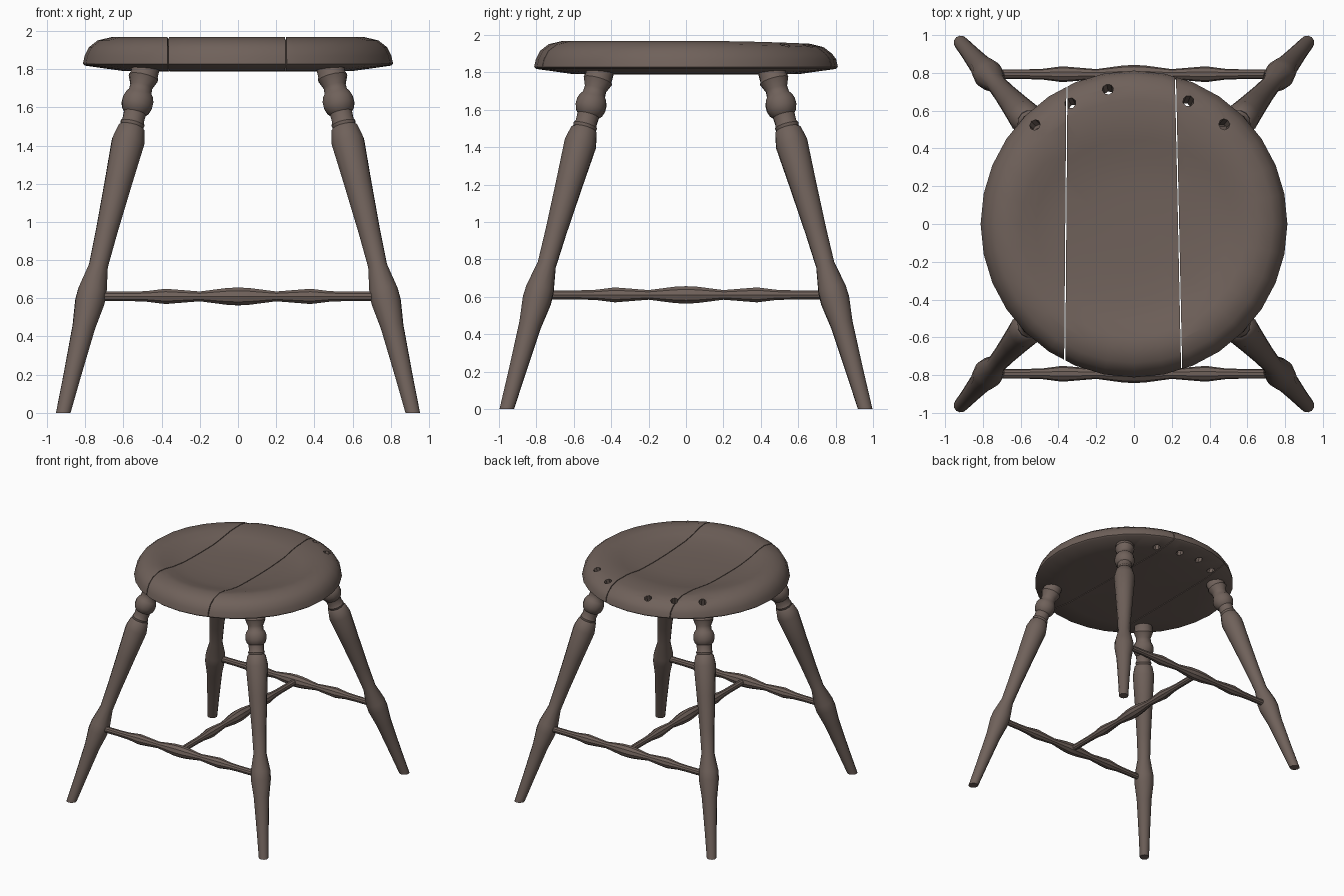
import bpy, bmesh, math
from mathutils import Vector

if "Cube" in bpy.data.objects:
    bpy.data.objects.remove(bpy.data.objects["Cube"])

wood = bpy.data.materials.new("dark_brown_wood")
wood.diffuse_color = (0.16, 0.12, 0.103, 1)
wood.use_nodes = True
wood.node_tree.nodes["Principled BSDF"].inputs["Base Color"].default_value = wood.diffuse_color


def finish(name, bm, angle=35):
    bmesh.ops.recalc_face_normals(bm, faces=bm.faces)
    me = bpy.data.meshes.new(name)
    bm.to_mesh(me)
    bm.free()
    ob = bpy.data.objects.new(name, me)
    bpy.context.collection.objects.link(ob)
    me.materials.append(wood)
    if angle:
        bpy.ops.object.select_all(action='DESELECT')
        bpy.context.view_layer.objects.active = ob
        ob.select_set(True)
        bpy.ops.object.shade_smooth_by_angle(angle=math.radians(angle))
    return ob


def skin(bm, rings):
    # join rings of vertices with quads and cap both ends
    for a, b in zip(rings, rings[1:]):
        n = len(a)
        for i in range(n):
            bm.faces.new((a[i], a[(i + 1) % n], b[(i + 1) % n], b[i]))
    bm.faces.new(rings[0])
    bm.faces.new(rings[-1])


def turned(name, p0, p1, profile, sides=12, flat_foot=False, angle=35):
    # turned part: profile holds (fraction along the axis, radius)
    p0, p1 = Vector(p0), Vector(p1)
    d = p1 - p0
    q = d.to_track_quat('Z', 'Y')
    bm = bmesh.new()
    rings = []
    for k, (t, r) in enumerate(profile):
        ring = []
        for i in range(sides):
            a = math.tau * i / sides
            v = p0 + d * t + q @ Vector((r * math.cos(a), r * math.sin(a), 0))
            if flat_foot and k == 0:
                v -= d * (v.z / d.z)
            ring.append(bm.verts.new(v))
        rings.append(ring)
    skin(bm, rings)
    return finish(name, bm, angle)


# legs: (height, radius)
H = 1.84
leg = [(0, .038), (.2, .047), (.45, .061), (.58, .079), (.64, .077), (.77, .051),
       (.95, .058), (1.2, .073), (1.42, .088), (1.49, .072), (1.50, .062),
       (1.515, .066), (1.53, .058), (1.57, .060), (1.585, .074), (1.61, .083),
       (1.64, .083), (1.665, .074), (1.68, .062), (1.71, .060), (1.755, .080),
       (1.77, .074), (1.84, .074)]
for sy, fb in ((-1, "front"), (1, "back")):
    for sx, lr in ((-1, "left"), (1, "right")):
        turned(f"{fb}_{lr}_leg", (.915 * sx, .958 * sy, 0), (.475 * sx, .448 * sy, H),
               [(z / H, r) for z, r in leg], 12, True)

# stretchers: two across, one joining their middles
half = [(-.77, .026), (-.56, .026), (-.48, .029), (-.38, .042), (-.2, .027), (-.06, .046)]
bar = half + [(0, .049)] + [(-x, r) for x, r in reversed(half)]
bar = [((x + .77) / 1.54, r) for x, r in bar]
for y, fb in ((-.793, "front"), (.793, "back")):
    turned(f"{fb}_stretcher", (-.77, y, .61), (.77, y, .61), bar, 10)
turned("middle_stretcher", (0, -.77, .61), (0, .77, .61), bar, 10)


# seat: dished round board, radius and height per ring
def seat_bmesh():
    prof = [(.15, 1.787), (.60, 1.79), (.80, 1.818), (.812, 1.828), (.803, 1.87),
            (.78, 1.915), (.735, 1.95), (.66, 1.968), (.60, 1.962), (.52, 1.94),
            (.42, 1.922), (.25, 1.912), (.1, 1.91)]
    bm = bmesh.new()
    rings = []
    for k, (r, z) in enumerate(prof):
        ring = []
        for i in range(32):
            a = math.tau * i / 32
            s = math.sin(a)
            if k > 6:                       # dish sits forward of the hole band
                back = max(s, 0) ** 2
                rr = r * (1 - (.14 * back if k > 7 else 0))
            else:
                rr = r
            zz = z
            if 5 <= k <= 8:                 # rim drops a little toward the back
                zz -= .015 * max(s, 0) ** 2
            ring.append(bm.verts.new((rr * math.cos(a), rr * s, zz)))
        rings.append(ring)
    skin(bm, rings)
    return bm


def cut(bm, x_front, x_back, keep_left):
    d = Vector((x_back - x_front, 1.5, 0))
    n = Vector((d.y, -d.x, 0)).normalized()
    off = n * (-.003 if keep_left else .003)
    res = bmesh.ops.bisect_plane(bm, geom=bm.verts[:] + bm.edges[:] + bm.faces[:],
                                 plane_co=Vector((x_front, -.75, 0)) + off, plane_no=n,
                                 clear_outer=keep_left, clear_inner=not keep_left)
    edges = [e for e in res["geom_cut"] if isinstance(e, bmesh.types.BMEdge)]
    bmesh.ops.holes_fill(bm, edges=edges, sides=0)


JL, JR = (-.367, -.355), (.252, .22)
planks = []
for name, cuts in (("left_seat_plank", [(JL, True)]),
                   ("middle_seat_plank", [(JL, False), (JR, True)]),
                   ("right_seat_plank", [(JR, False)])):
    bm = seat_bmesh()
    for (xf, xb), keep in cuts:
        cut(bm, xf, xb, keep)
    planks.append(finish(name, bm, 40))

# leaning spindle holes along the back; one stops short of the top
cutters = []
for x, y, blind in ((-.53, .53, 0), (-.34, .645, 0), (-.14, .72, 0),
                    (.07, .71, 1), (.29, .655, 0), (.48, .53, 0)):
    top = Vector((x, y, 1.955))
    low = Vector((x * .92, y * .92, 1.78))
    d = top - low
    cutters.append(turned("hole_cutter", low - d * .4, low + d * (.85 if blind else 1.4),
                          [(0, .03), (1, .03)], 8, False, 0))
for ob in planks:
    bpy.context.view_layer.objects.active = ob
    for c in cutters:
        m = ob.modifiers.new("hole", 'BOOLEAN')
        m.operation, m.solver, m.object = 'DIFFERENCE', 'EXACT', c
        # keep the hole cuts ahead of any shading modifier
        bpy.ops.object.modifier_move_to_index(modifier=m.name, index=0)
        bpy.ops.object.modifier_apply(modifier=m.name)
for c in cutters:
    bpy.data.objects.remove(c)
